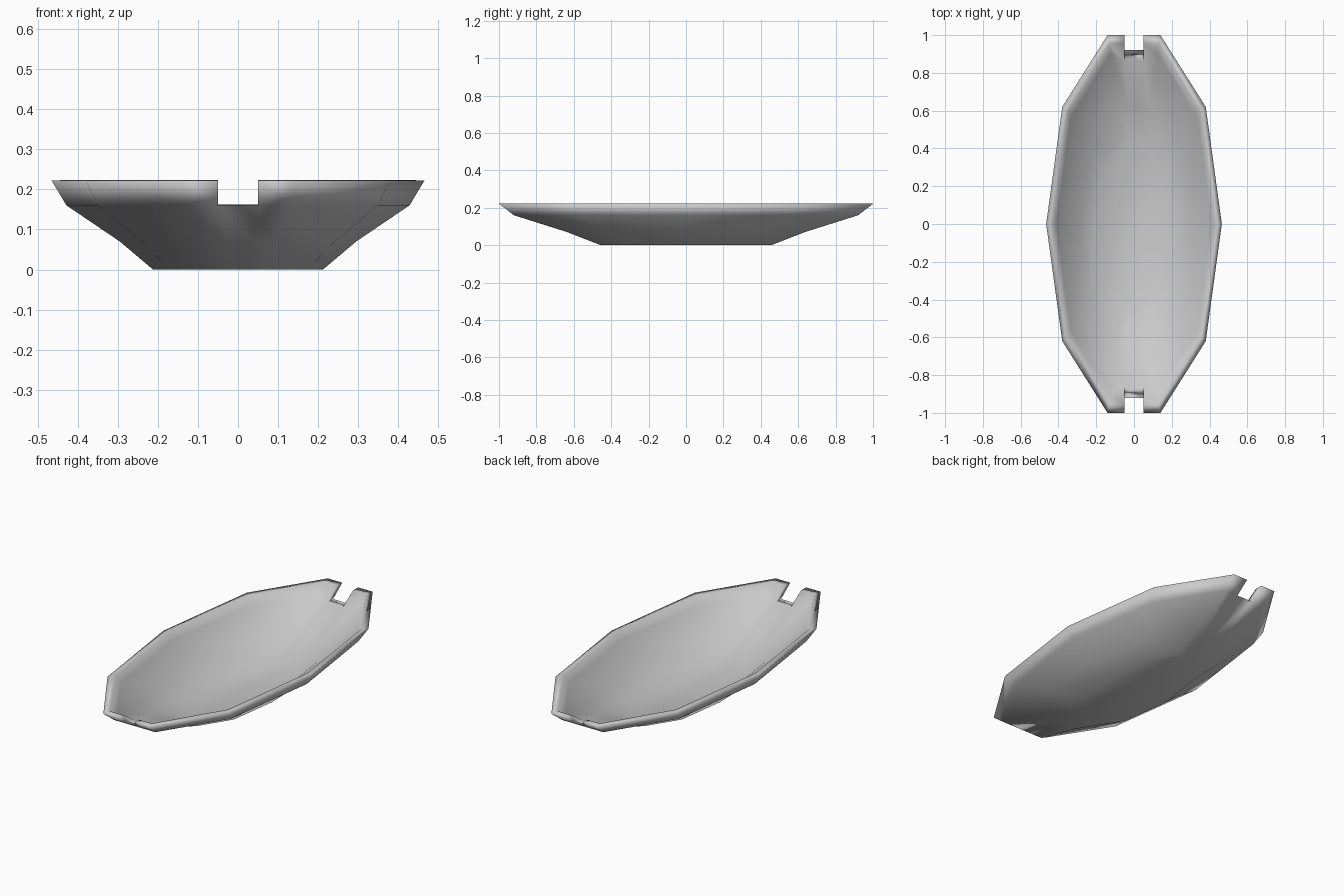
import bpy, bmesh

if "Cube" in bpy.data.objects:
    bpy.data.objects.remove(bpy.data.objects["Cube"])

# outline of one quarter of the rim, mirrored to a full loop
quarter = [(0.05, 1.0), (0.14, 1.0), (0.38, 0.62), (0.465, 0.0)]
half = quarter + [(x, -y) for x, y in quarter[-2::-1]]
outline = half + [(-x, y) for x, y in reversed(half)]
n = len(outline)

# rings as (x half-width, y half-length, height, keep notch width)
outer = [(0.212, 0.455, 0.0, False), (0.295, 0.635, 0.07, False),
         (0.428, 0.92, 0.16, True), (0.465, 1.0, 0.222, True)]
inner = [(0.432, 0.955, 0.223, True), (0.411, 0.903, 0.18, True),
         (0.285, 0.625, 0.092, False), (0.208, 0.45, 0.025, False)]
rings = outer + inner
NOTCH_OUT, NOTCH_IN = 2, 5  # rings that carry the notch floor

# tray hull: rings run up the outside, over the rim and down the inside
bm = bmesh.new()
loops = []
for level, (w, l, z, keep) in enumerate(rings):
    loop = []
    for x, y in outline:
        at_notch = abs(x) == 0.05
        px = x if at_notch and keep else x * w / 0.465
        py, pz = y * l, z
        if at_notch and level == NOTCH_IN:
            py, pz = y * 0.86, 0.162
        loop.append(bm.verts.new((px, py, pz)))
    loops.append(loop)
bm.faces.new(loops[0])
bm.faces.new(loops[-1])
for level, (a, b) in enumerate(zip(loops, loops[1:])):
    for i in range(n):
        j = (i + 1) % n
        notch = outline[i][0] * outline[j][0] < 0
        if not (notch and NOTCH_OUT <= level < NOTCH_IN):
            bm.faces.new((a[i], a[j], b[j], b[i]))

# notch floors and side cheeks
for i in range(n):
    j = (i + 1) % n
    if outline[i][0] * outline[j][0] < 0:
        bm.faces.new((loops[NOTCH_OUT][i], loops[NOTCH_OUT][j],
                      loops[NOTCH_IN][j], loops[NOTCH_IN][i]))
        for k in (i, j):
            bm.faces.new([loops[v][k] for v in range(NOTCH_OUT, NOTCH_IN + 1)])

bmesh.ops.recalc_face_normals(bm, faces=bm.faces)
mesh = bpy.data.meshes.new("tray_hull")
bm.to_mesh(mesh)
bm.free()
mesh.shade_smooth()
hull = bpy.data.objects.new("tray_hull", mesh)
bpy.context.collection.objects.link(hull)
